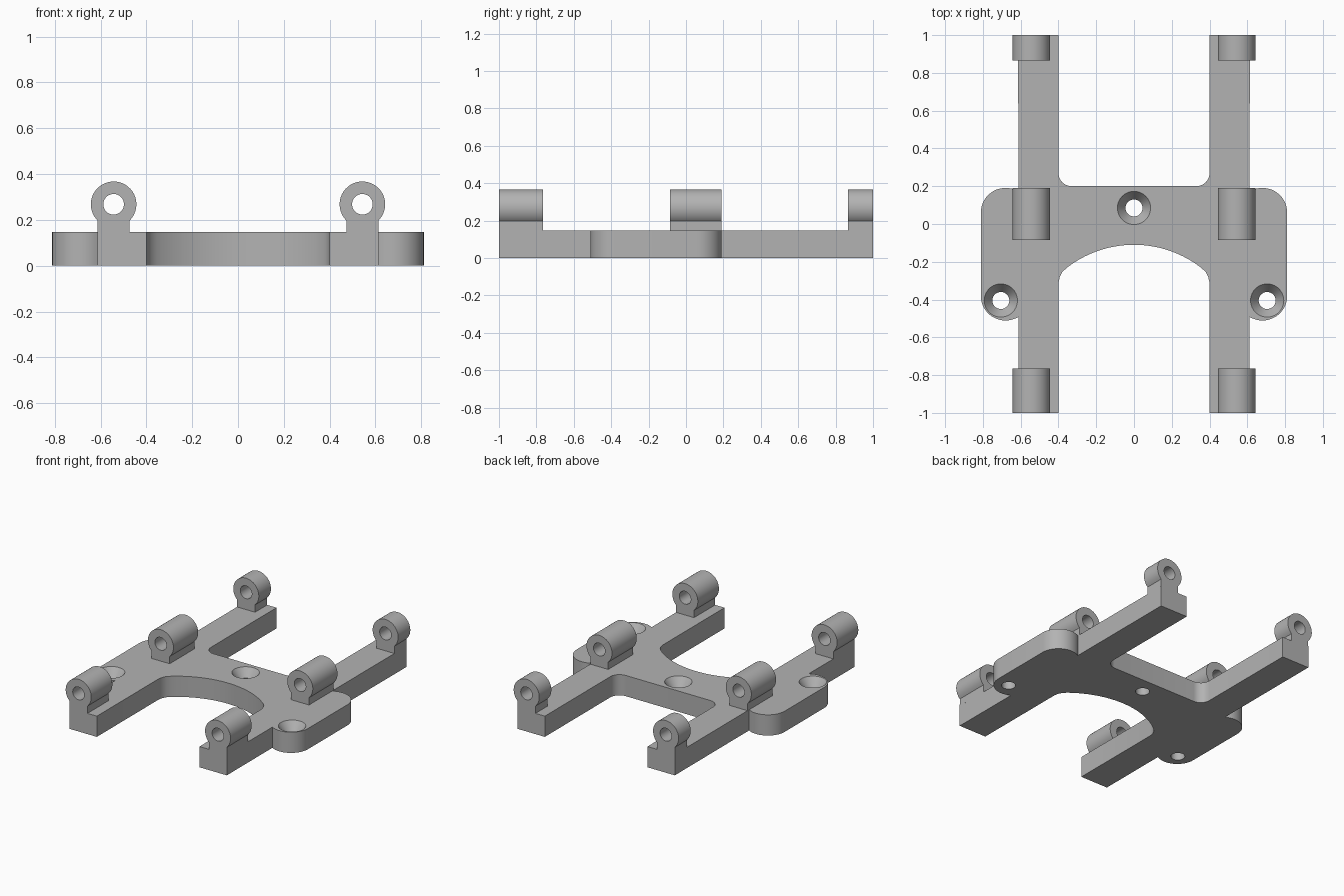
import bpy, bmesh, math
from mathutils import Matrix

if "Cube" in bpy.data.objects:
    bpy.data.objects.remove(bpy.data.objects["Cube"])

grey = bpy.data.materials.new("plain grey")
grey.diffuse_color = (0.45, 0.45, 0.45, 1)
grey.use_nodes = True
grey.node_tree.nodes["Principled BSDF"].inputs["Base Color"].default_value = grey.diffuse_color

T = 0.146                 # plate thickness
ARM_IN, ARM_OUT = 0.40, 0.613
PIN_X, PIN_Z = 0.543, 0.268


def arc(cx, cy, r, a0, a1, n):
    return [(cx + r * math.cos(math.radians(a0 + (a1 - a0) * i / n)),
             cy + r * math.sin(math.radians(a0 + (a1 - a0) * i / n))) for i in range(n + 1)]


def add_object(name, bm):
    bmesh.ops.recalc_face_normals(bm, faces=bm.faces)
    me = bpy.data.meshes.new(name)
    bm.to_mesh(me)
    bm.free()
    ob = bpy.data.objects.new(name, me)
    bpy.context.collection.objects.link(ob)
    me.materials.append(grey)
    return ob


def prism(name, points, direction):
    """Extrude a closed outline of 3D points along a direction."""
    bm = bmesh.new()
    face = bm.faces.new([bm.verts.new(p) for p in points])
    new = bmesh.ops.extrude_face_region(bm, geom=[face])["geom"]
    bmesh.ops.translate(bm, vec=direction, verts=[v for v in new if isinstance(v, bmesh.types.BMVert)])
    return add_object(name, bm)


def lathe_cutter(name, profile, matrix, n=40):
    """Solid of stacked circles (radius, height) used for cutting."""
    bm = bmesh.new()
    rings = [[bm.verts.new((r * math.cos(math.tau * i / n), r * math.sin(math.tau * i / n), z))
              for i in range(n)] for r, z in profile]
    for a, b in zip(rings, rings[1:]):
        for i in range(n):
            j = (i + 1) % n
            bm.faces.new((a[i], a[j], b[j], b[i]))
    bm.faces.new(rings[0])
    bm.faces.new(rings[-1])
    bmesh.ops.transform(bm, matrix=matrix, verts=bm.verts)
    return add_object(name, bm)


def cut(ob, cutter):
    mod = ob.modifiers.new("hole", 'BOOLEAN')
    mod.operation, mod.solver, mod.object = 'DIFFERENCE', 'EXACT', cutter
    bpy.context.view_layer.objects.active = ob
    bpy.ops.object.modifier_apply(modifier=mod.name)
    bpy.data.objects.remove(cutter)


def smooth(ob):
    bpy.ops.object.select_all(action='DESELECT')
    ob.select_set(True)
    bpy.context.view_layer.objects.active = ob
    bpy.ops.object.shade_smooth_by_angle(angle=math.radians(30))


# Base plate: right half of the outline from the arch crown round to the back edge
half = arc(0, -0.69, 0.58, 90, 52, 14)[1:]
half += [(0.380, -0.255), (0.393, -0.280), (ARM_IN, -0.312), (ARM_IN, -1), (ARM_OUT, -1)]
half += arc(0.68, -0.38, 0.131, -121, 0, 16)
half += arc(0.68, 0.06, 0.131, 0, 121, 16)
half += [(ARM_OUT, 1), (ARM_IN, 1)]
half += arc(0.33, 0.27, 0.07, 0, -90, 10)
outline = [(0, -0.11)] + half + [(-x, y) for x, y in reversed(half)]
plate = prism("base_plate", [(x, y, 0) for x, y in outline], (0, 0, T))

# Countersunk screw holes
for x, y in ((0, 0.085), (0.705, -0.405), (-0.705, -0.405)):
    profile = [(0.045, -0.05), (0.045, T - 0.06), (0.088, T), (0.088, T + 0.05)]
    cut(plate, lathe_cutter("screw_cutter", profile, Matrix.Translation((x, y, 0))))
smooth(plate)

# Hinge knuckles: round barrel on a narrow neck, with a pin bore
for side, sx in (("right", 1), ("left", -1)):
    for place, y0, y1 in (("front", -1, -0.765), ("middle", -0.085, 0.19), ("back", 0.865, 1)):
        cx = sx * PIN_X
        shape = [(cx + 0.07, T), *arc(cx, PIN_Z, 0.0995, -45.3, 225.3, 40), (cx - 0.07, T)]
        knuckle = prism(f"{place}_{side}_knuckle", [(x, y0, z) for x, z in shape], (0, y1 - y0, 0))
        turn = Matrix.Translation((cx, 0, PIN_Z)) @ Matrix.Rotation(math.pi / 2, 4, 'X')
        cut(knuckle, lathe_cutter("pin_cutter", [(0.045, -1.2), (0.045, 1.2)], turn))
        smooth(knuckle)
